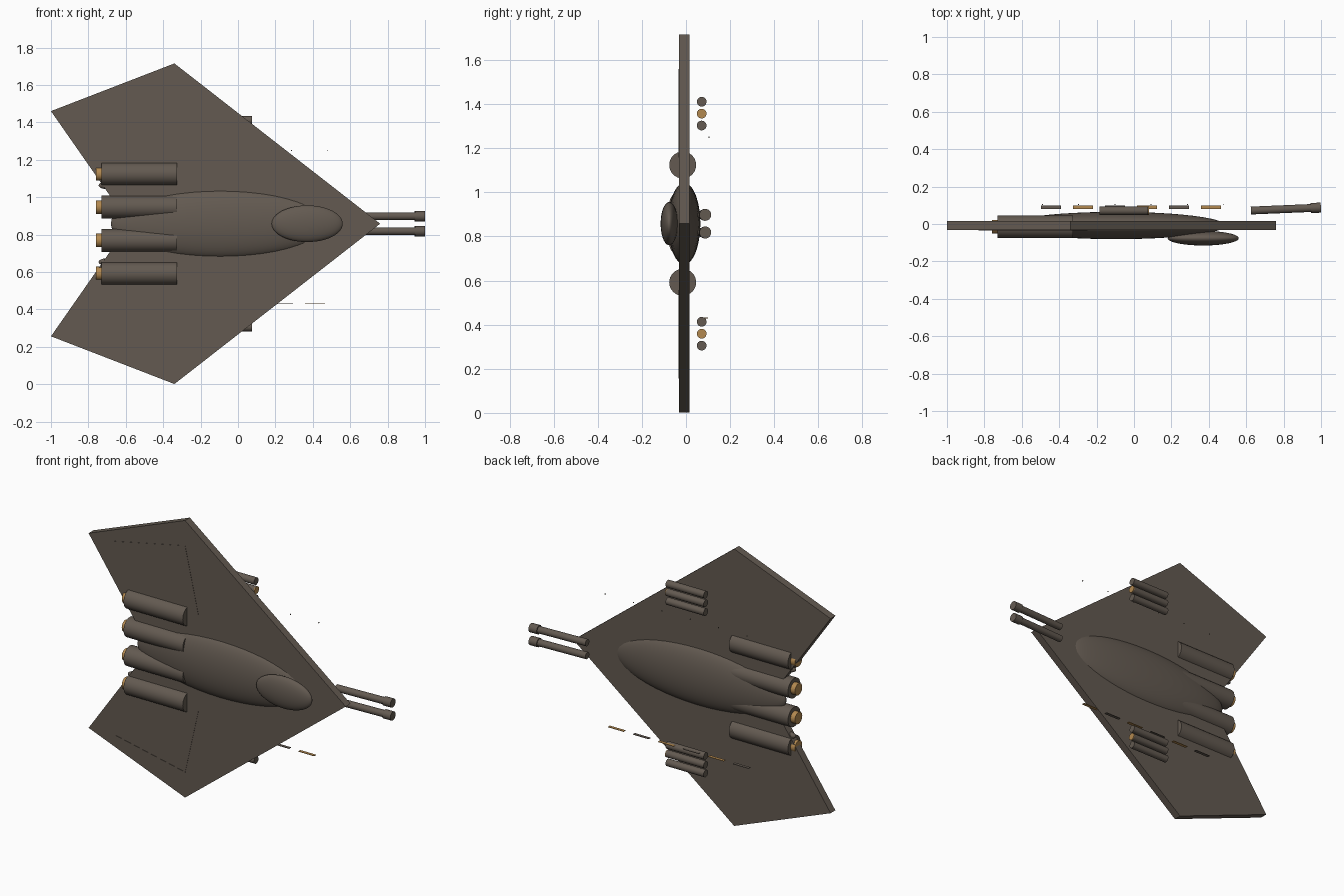
import bpy, bmesh, math
from mathutils import Vector

if "Cube" in bpy.data.objects:
    bpy.data.objects.remove(bpy.data.objects["Cube"])

ZC = 0.858   # mirror plane height
YC = -0.009  # plate middle


def material(name, rgb):
    m = bpy.data.materials.new(name)
    m.diffuse_color = (*rgb, 1)
    m.use_nodes = True
    m.node_tree.nodes["Principled BSDF"].inputs["Base Color"].default_value = m.diffuse_color
    return m


HULL = material("dark brown grey", (0.125, 0.102, 0.082))
GOLD = material("bronze gold", (0.45, 0.25, 0.08))


def finish(name, mat, smooth=True):
    ob = bpy.context.object
    ob.name = name
    ob.data.materials.append(mat)
    if smooth:
        bpy.ops.object.shade_smooth_by_angle(angle=math.radians(40))
    return ob


def rod(name, a, b, r, mat, sides=24):
    a, b = Vector(a), Vector(b)
    d = b - a
    bpy.ops.mesh.primitive_cylinder_add(vertices=sides, radius=r, depth=d.length,
                                        location=(a + b) / 2,
                                        rotation=d.to_track_quat('Z', 'Y').to_euler())
    return finish(name, mat)


def ellipsoid(name, loc, radii):
    bpy.ops.mesh.primitive_uv_sphere_add(segments=48, ring_count=24, location=loc,
                                         rotation=(0, math.pi / 2, 0))
    bpy.context.object.scale = (radii[2], radii[1], radii[0])
    return finish(name, HULL)


def box(name, loc, size, mat, angle=0):
    bpy.ops.mesh.primitive_cube_add(size=1, location=loc, rotation=(0, angle, 0))
    bpy.context.object.scale = size
    return finish(name, mat, False)


# Flat arrowhead wing
half = [(-0.34, 0.857), (-1.0, 0.602)]
outline = [(0.76, 0)] + half + [(-0.58, 0)] + [(x, -z) for x, z in reversed(half)]
bm = bmesh.new()
face = bm.faces.new([bm.verts.new((x, -0.032, ZC + z)) for x, z in outline])
ext = bmesh.ops.extrude_face_region(bm, geom=[face])
bmesh.ops.translate(bm, vec=(0, 0.047, 0),
                    verts=[g for g in ext["geom"] if isinstance(g, bmesh.types.BMVert)])
bmesh.ops.recalc_face_normals(bm, faces=bm.faces)
mesh = bpy.data.meshes.new("wing")
bm.to_mesh(mesh)
bm.free()
wing = bpy.data.objects.new("wing", mesh)
bpy.context.collection.objects.link(wing)
mesh.materials.append(HULL)

# Fuselage and canopy
ellipsoid("fuselage", (-0.095, -0.008, ZC), (0.585, 0.073, 0.185))
ellipsoid("canopy", (0.37, -0.076, ZC), (0.19, 0.039, 0.098))

for side, s in (("upper", 1), ("lower", -1)):
    # Engines with bronze nozzles
    for place, off in (("inner", 0.089), ("outer", 0.266)):
        z = ZC + s * off
        rod(f"{side}_{place}_engine", (-0.73, -0.015, z), (-0.325, -0.015, z), 0.061, HULL, 32)
        rod(f"{side}_{place}_nozzle", (-0.76, -0.015, z), (-0.72, -0.015, z), 0.036, GOLD)
    # Small fairing between the engines
    ellipsoid(f"{side}_fairing", (-0.70, YC, ZC + s * 0.205), (0.045, 0.02, 0.02))

    # Nose gun with muzzle
    z = ZC + s * 0.04
    rod(f"{side}_gun_barrel", (0.625, 0.072, z), (0.96, 0.086, z), 0.021, HULL)
    rod(f"{side}_gun_muzzle", (0.945, 0.0855, z), (0.999, 0.0875, z), 0.027, HULL)

    # Missile rack, the middle one tipped in bronze
    for i in (-1, 0, 1):
        z = ZC + s * 0.499 + i * 0.054
        rod(f"{side}_missile_{i + 2}", (-0.185, 0.071, z), (0.075, 0.071, z), 0.022, HULL)
        if i == 0:
            rod(f"{side}_missile_tip", (0.073, 0.071, z), (0.079, 0.071, z), 0.022, GOLD)

    # Fine panel lines on the front of the wing
    pts = [(-0.83, 0.597), (-0.34, 0.70), (-0.25, 0.30)]
    for i, (p, q) in enumerate(zip(pts, pts[1:])):
        dx, dz = q[0] - p[0], s * (q[1] - p[1])
        box(f"{side}_panel_line_{i + 1}",
            ((p[0] + q[0]) / 2, -0.032, ZC + s * (p[1] + q[1]) / 2),
            (math.hypot(dx, dz), 0.003, 0.003), HULL, -math.atan2(dz, dx))

# Row of thin marker strips, alternating colours, and tiny studs
for i in range(6):
    box(f"marker_strip_{i + 1}", (-0.444 + i * 0.171, 0.09, 0.43),
        (0.107, 0.019, 0.003), GOLD if i % 2 else HULL)
    box(f"stud_{i + 1}", (-0.49 + i * 0.194, 0.104, 1.25), (0.005, 0.005, 0.005), HULL)
